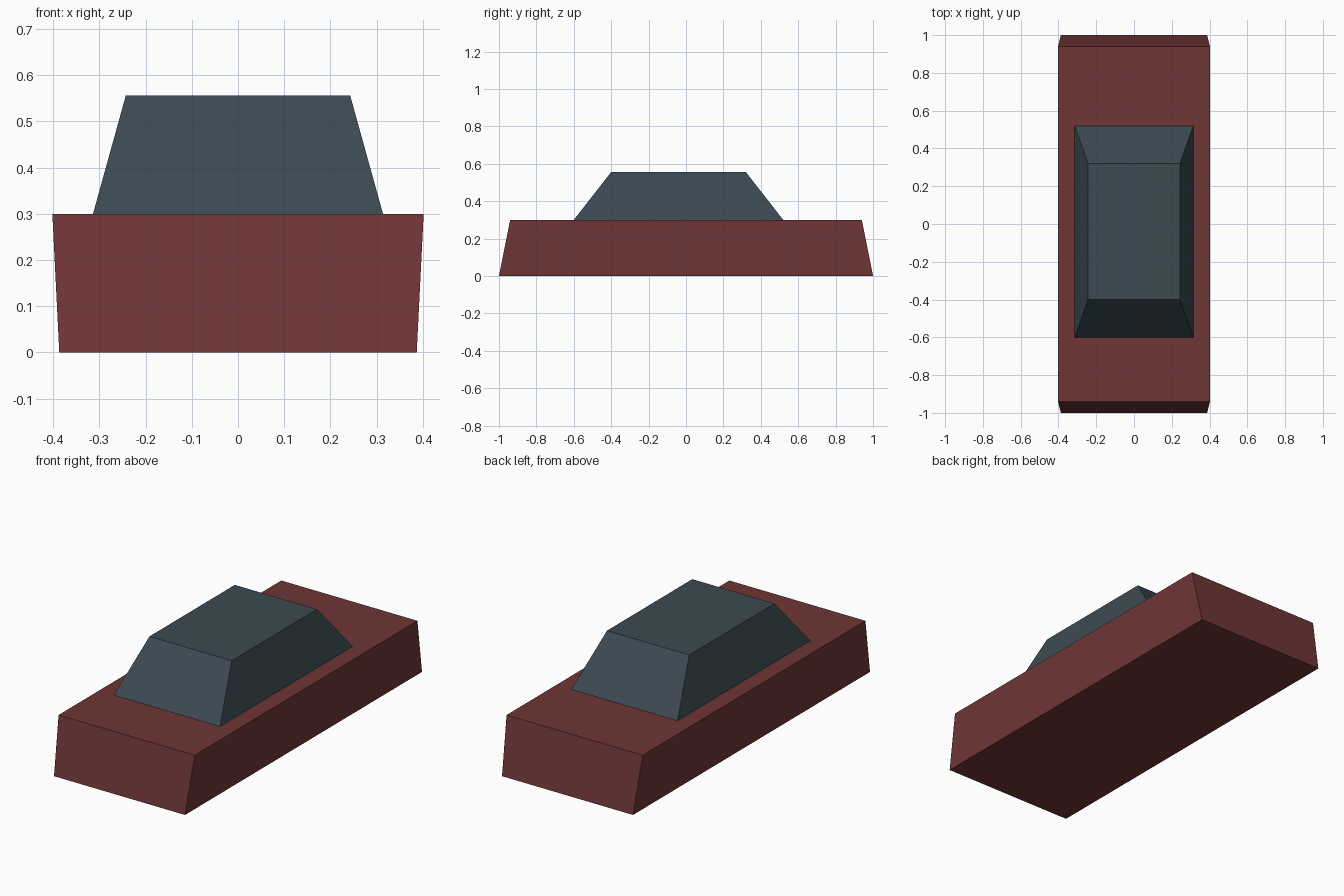
import bpy, bmesh

if "Cube" in bpy.data.objects:
    bpy.data.objects.remove(bpy.data.objects["Cube"])


def material(name, color):
    mat = bpy.data.materials.new(name)
    mat.diffuse_color = (*color, 1)
    mat.use_nodes = True
    mat.node_tree.nodes["Principled BSDF"].inputs["Base Color"].default_value = mat.diffuse_color
    return mat


def tapered_box(name, bottom, top, mat):
    """Each level is (half width, front y, back y, z)."""
    bm = bmesh.new()
    rings = []
    for w, y0, y1, z in (bottom, top):
        corners = ((-w, y0), (w, y0), (w, y1), (-w, y1))
        rings.append([bm.verts.new((x, y, z)) for x, y in corners])
    low, high = rings
    bm.faces.new(low[::-1])
    bm.faces.new(high)
    for i in range(4):
        j = (i + 1) % 4
        bm.faces.new((low[i], low[j], high[j], high[i]))
    mesh = bpy.data.meshes.new(name)
    bm.to_mesh(mesh)
    bm.free()
    mesh.materials.append(mat)
    obj = bpy.data.objects.new(name, mesh)
    bpy.context.collection.objects.link(obj)
    return obj


# Lower body: wider at the top, longer at the bottom
tapered_box("car_body", (0.387, -1.0, 1.0, 0.0), (0.402, -0.94, 0.94, 0.30),
            material("dark_red", (0.16, 0.037, 0.037)))

# Cabin: sloped on all four sides
tapered_box("cabin", (0.314, -0.60, 0.52, 0.30), (0.243, -0.40, 0.32, 0.556),
            material("slate", (0.045, 0.068, 0.085)))
